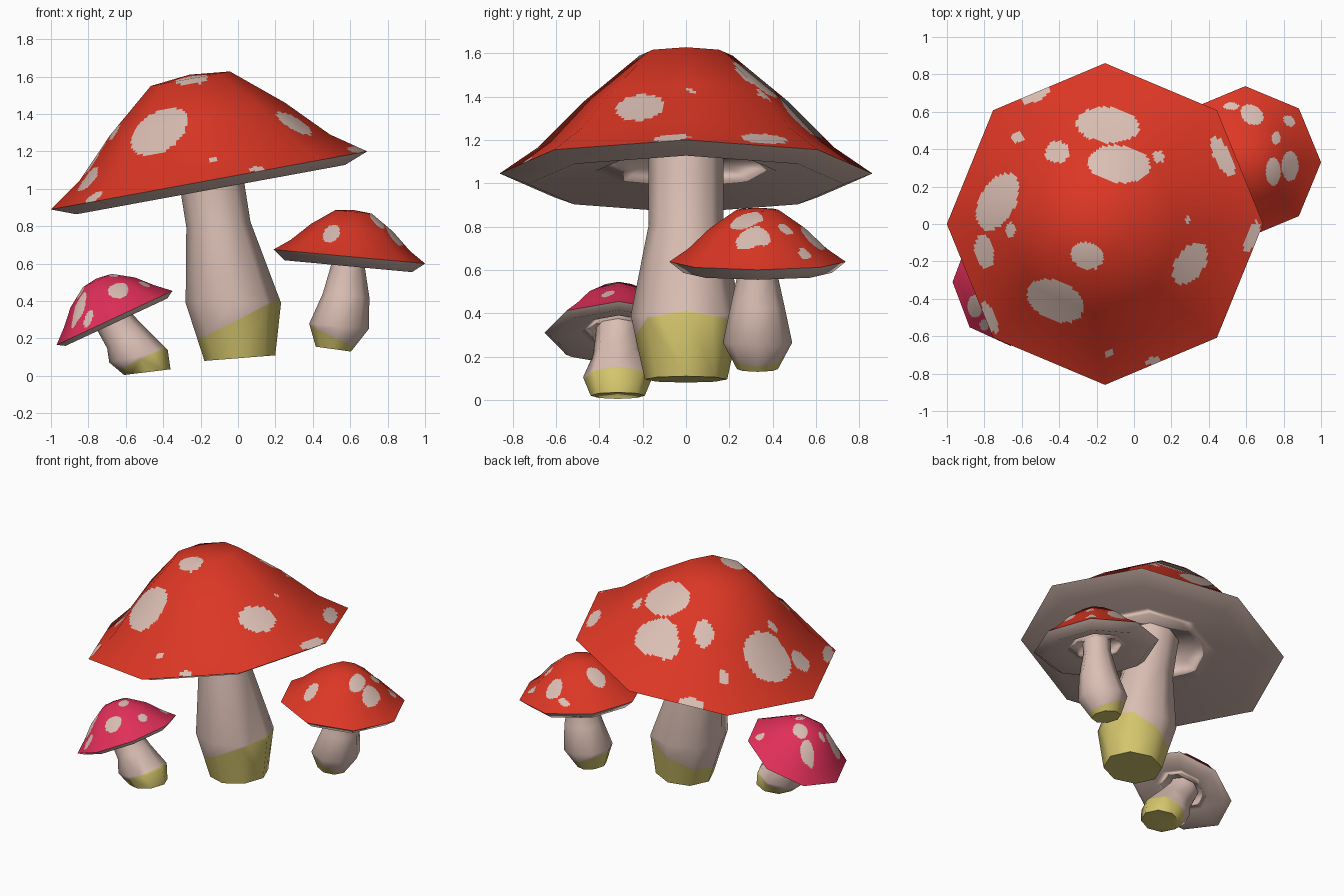
import bpy, bmesh, math
from mathutils import Matrix, Vector

if "Cube" in bpy.data.objects:
    bpy.data.objects.remove(bpy.data.objects["Cube"])

SIDES = 8


def material(name, rgb):
    m = bpy.data.materials.new(name)
    m.diffuse_color = (*rgb, 1)
    m.use_nodes = True
    m.node_tree.nodes["Principled BSDF"].inputs["Base Color"].default_value = m.diffuse_color
    return m


RED = material("red cap", (0.72, 0.038, 0.018))
PINK = material("pink cap", (0.75, 0.028, 0.10))
CREAM = material("cream", (0.71, 0.52, 0.46))
YELLOW = material("yellow base", (0.66, 0.56, 0.15))


def new_object(name, mesh, mats):
    ob = bpy.data.objects.new(name, mesh)
    bpy.context.collection.objects.link(ob)
    for m in mats:
        mesh.materials.append(m)
    for p in mesh.polygons:
        p.use_smooth = True
    return ob


def frame(centre, tilt):
    # local frame whose +x side is raised by the tilt in degrees
    return Matrix.Translation(centre) @ Matrix.Rotation(-math.radians(tilt), 4, 'Y')


def corner(i):
    a = 2 * math.pi * i / SIDES
    return Vector((math.cos(a), math.sin(a), 0))


def in_spot(p, spot):
    cx, cy, rx, ry, ang = spot
    a = math.radians(ang)
    dx, dy = p.x - cx, p.y - cy
    u = dx * math.cos(a) + dy * math.sin(a)
    v = -dx * math.sin(a) + dy * math.cos(a)
    return (u / rx) ** 2 + (v / ry) ** 2 < 1


def cap_top(name, centre, tilt, profile, mat, spots, nr=16, na=24):
    # octagonal dome, finely divided so the spots can be faces of the dome,
    # with the soft shading of the coarse octagonal shape
    M = frame(centre, tilt)
    R3 = M.to_3x3()
    seg = []
    for (r0, z0), (r1, z1) in zip(profile, profile[1:]):
        seg.append(Vector((z0 - z1, r1 - r0)).normalized())
    nor = [Vector((0, 1))]
    nor += [(a + b).normalized() for a, b in zip(seg, seg[1:])] + [seg[-1]]
    verts, normals = [M @ Vector((0, 0, profile[0][1]))], [R3 @ Vector((0, 0, 1))]
    for s in range(len(seg)):
        for k in range(1, nr + 1):
            t = k / nr
            r = profile[s][0] * (1 - t) + profile[s + 1][0] * t
            z = profile[s][1] * (1 - t) + profile[s + 1][1] * t
            n = nor[s].lerp(nor[s + 1], t)
            for j in range(SIDES * na):
                d = corner(j // na).lerp(corner(j // na + 1), (j % na) / na)
                verts.append(M @ Vector((d.x * r, d.y * r, z)))
                normals.append((R3 @ Vector((d.x * n.x, d.y * n.x, n.y))).normalized())
    N = SIDES * na
    faces = [(0, 1 + j, 1 + (j + 1) % N) for j in range(N)]
    for i in range(len(seg) * nr - 1):
        a, b = 1 + i * N, 1 + (i + 1) * N
        faces += [(a + j, b + j, b + (j + 1) % N, a + (j + 1) % N) for j in range(N)]
    me = bpy.data.meshes.new(name)
    me.from_pydata(verts, [], faces)
    new_object(name, me, [mat, CREAM])
    for p in me.polygons:
        p.material_index = int(any(in_spot(p.center, s) for s in spots))
    me.normals_split_custom_set_from_vertices(normals)


def loft(bm, rings):
    # rings: (matrix, radius); returns the vertex loops
    loops = [[bm.verts.new(M @ (corner(i) * r)) for i in range(SIDES)] for M, r in rings]
    for a, b in zip(loops, loops[1:]):
        for i in range(SIDES):
            j = (i + 1) % SIDES
            bm.faces.new((a[i], a[j], b[j], b[i]))
    return loops


def finish(bm, name, mats):
    me = bpy.data.meshes.new(name)
    bm.to_mesh(me)
    bm.free()
    return new_object(name, me, mats)


def cap_underside(name, centre, tilt, profile):
    # rim band, gills and recess around the stem
    M = frame(centre, tilt)
    bm = bmesh.new()
    loops = loft(bm, [(M @ Matrix.Translation((0, 0, z)), r) for r, z in profile])
    bm.faces.new(loops[-1])
    for f in bm.faces:
        f.normal_update()
    for f in bm.faces:
        if f.normal.z > 0 and f.verts[0] in loops[0] + loops[1]:
            f.normal_flip()
    if loops[-1][0].link_faces[-1].normal.z > 0:
        bmesh.ops.reverse_faces(bm, faces=[f for f in bm.faces if len(f.verts) == SIDES])
    finish(bm, name, [CREAM])


def stem(name, y, rings, level, slope):
    # rings: (x, z, radius, tilt); yellow below the plane z = level + slope * x
    bm = bmesh.new()
    loops = loft(bm, [(frame((x, y, z), t), r) for x, z, r, t in rings])
    bm.faces.new(loops[0][::-1])
    bm.faces.new(loops[-1])
    bmesh.ops.bisect_plane(bm, geom=bm.verts[:] + bm.edges[:] + bm.faces[:],
                           plane_co=(0, 0, level), plane_no=(-slope, 0, 1))
    for f in bm.faces:
        c = f.calc_center_median()
        f.material_index = int(c.z < level + slope * c.x)
    bmesh.ops.recalc_face_normals(bm, faces=bm.faces[:])
    ob = finish(bm, name, [CREAM, YELLOW])
    bpy.ops.object.select_all(action='DESELECT')
    ob.select_set(True)
    bpy.context.view_layer.objects.active = ob
    bpy.ops.object.shade_smooth_by_angle(angle=math.radians(60))


# large red mushroom
C, T = (-0.155, 0, 1.045), 10.4
cap_top("large_cap", C, T,
        [(0, 0.575), (0.215, 0.553), (0.475, 0.335), (0.68, 0.125), (0.86, 0)], RED,
        [(-.14, .53, .17, .095, -5), (-.08, .32, .165, .10, -5), (-.41, .385, .065, .058, 0),
         (-.73, .12, .165, .095, 62), (-.80, -.15, .05, .09, 10), (-.25, -.17, .09, .07, -20),
         (-.42, -.41, .16, .105, -25), (.30, -.21, .125, .075, 55), (.29, .03, .013, .025, 0),
         (.13, .36, .035, .03, -40), (-.62, .465, .035, .028, 20), (-.66, -.03, .025, .04, 0),
         (.475, .36, .12, .045, -62), (.63, -.07, .09, .03, 68), (-.53, .69, .08, .035, 25),
         (-.77, -.50, .09, .03, -68), (-.13, -.69, .025, .02, 0), (.10, -.73, .05, .02, 20)])
cap_underside("large_gills", C, T,
              [(0.86, 0), (0.73, -0.05), (0.42, 0.01), (0.28, 0.07)])
stem("large_stem", 0,
     [(0.01, 0.095, 0.19, 4.5), (-0.025, 0.39, 0.255, 0), (-0.105, 0.81, 0.172, 5),
      (-0.14, 1.03, 0.172, 10), (-0.16, 1.14, 0.172, 10)], 0.30, 0.5)

# medium red mushroom
C, T = (0.595, 0.33, 0.638), -5.3
cap_top("medium_cap", C, T,
        [(0, 0.25), (0.098, 0.24), (0.22, 0.155), (0.32, 0.06), (0.407, 0)], RED,
        [(.745, .28, .04, .075, 0), (.835, .31, .045, .08, 0), (.63, .585, .065, .05, -35),
         (.52, .63, .04, .02, 0), (.76, .46, .025, .035, 0), (.83, .55, .035, .025, -45),
         (.50, .11, .045, .05, 0), (.43, .40, .065, .055, 0)])
cap_underside("medium_gills", C, T,
              [(0.407, 0), (0.342, -0.052), (0.20, -0.01), (0.13, 0.03)])
stem("medium_stem", 0.33,
     [(0.51, 0.143, 0.095, -7.9), (0.54, 0.265, 0.16, -5), (0.578, 0.43, 0.125, -5),
      (0.588, 0.58, 0.092, -5), (0.593, 0.68, 0.09, -5)], 0.452, -0.48)

# small pink mushroom
C, T = (-0.66, -0.31, 0.31), 25
cap_top("small_cap", C, T,
        [(0, 0.232), (0.085, 0.22), (0.19, 0.15), (0.27, 0.065), (0.342, 0)], PINK,
        [(-.64, -.49, .055, .045, 0), (-.85, -.44, .04, .06, 0), (-.80, -.54, .025, .03, 0),
         (-.67, -.33, .03, .04, 0), (-.50, -.36, .03, .03, 0), (-.74, -.23, .05, .045, 0),
         (-.83, -.18, .045, .045, 0), (-.84, -.33, .02, .025, 0), (-.50, -.12, .03, .03, 0)])
cap_underside("small_gills", C, T,
              [(0.342, 0), (0.30, -0.025), (0.18, 0.005), (0.12, 0.03)])
stem("small_stem", -0.315,
     [(-0.485, 0.02, 0.125, 7), (-0.532, 0.105, 0.16, 12), (-0.60, 0.205, 0.115, 30),
      (-0.665, 0.295, 0.102, 25), (-0.69, 0.35, 0.10, 25)], 0.35, 0.5)
